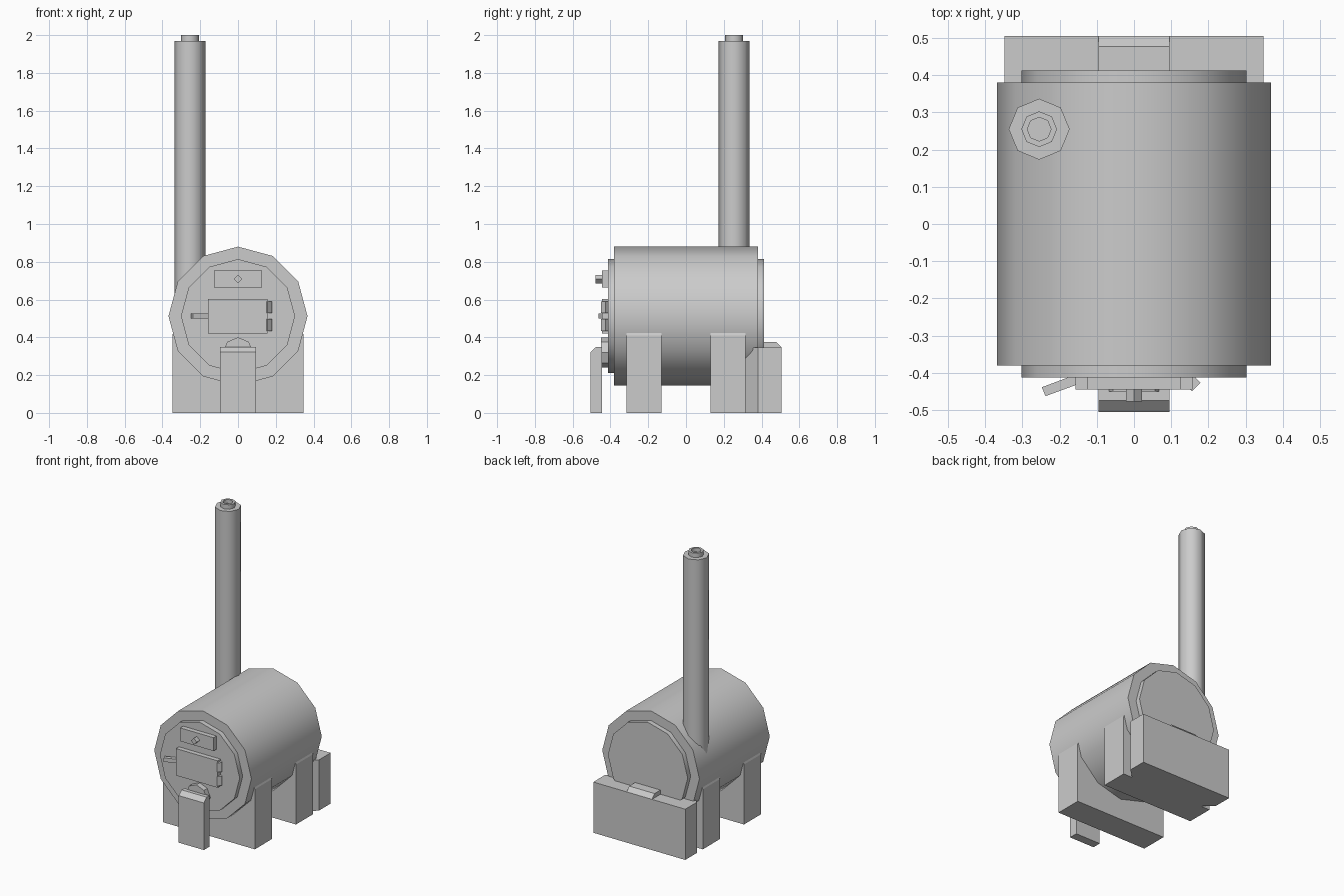
import bpy, bmesh, math
from mathutils import Matrix, Vector

if "Cube" in bpy.data.objects:
    bpy.data.objects.remove(bpy.data.objects["Cube"])


def finish(name, bm, matrix=Matrix(), smooth=0):
    bmesh.ops.transform(bm, matrix=matrix, verts=bm.verts)
    bmesh.ops.recalc_face_normals(bm, faces=bm.faces)
    mesh = bpy.data.meshes.new(name)
    bm.to_mesh(mesh)
    bm.free()
    ob = bpy.data.objects.new(name, mesh)
    bpy.context.collection.objects.link(ob)
    if smooth:
        bpy.ops.object.select_all(action='DESELECT')
        ob.select_set(True)
        bpy.context.view_layer.objects.active = ob
        bpy.ops.object.shade_smooth_by_angle(angle=math.radians(smooth))
    return ob


def lathe(name, profile, sides, matrix=Matrix(), smooth=0):
    """Turn (radius, height) points about z and cap both ends."""
    bm = bmesh.new()
    vs = [bm.verts.new((r, 0, z)) for r, z in profile]
    es = [bm.edges.new(p) for p in zip(vs, vs[1:])]
    bmesh.ops.spin(bm, geom=vs + es, cent=(0, 0, 0), axis=(0, 0, 1),
                   angle=2 * math.pi, steps=sides)
    bmesh.ops.remove_doubles(bm, verts=bm.verts, dist=1e-4)
    bmesh.ops.holes_fill(bm, edges=bm.edges, sides=0)
    return finish(name, bm, matrix, smooth)


def prism(name, points, axis, lo, hi):
    """Extrude a 2D outline along one axis from lo to hi."""
    def place(a, b, d):
        return {'x': (d, a, b), 'y': (a, d, b), 'z': (a, b, d)}[axis]
    bm = bmesh.new()
    face = bm.faces.new([bm.verts.new(place(a, b, lo)) for a, b in points])
    ext = bmesh.ops.extrude_face_region(bm, geom=[face])['geom']
    moved = [v for v in ext if isinstance(v, bmesh.types.BMVert)]
    bmesh.ops.translate(bm, vec=Vector(place(0, 0, hi - lo)), verts=moved)
    return finish(name, bm)


def box(name, x0, x1, y0, y1, z0, z1):
    return prism(name, [(x0, z0), (x1, z0), (x1, z1), (x0, z1)], 'y', y0, y1)


AXIS_Z = 0.512
ALONG_Y = Matrix.Rotation(math.radians(90), 4, 'X')

# Boiler drum with stepped end caps
lathe("boiler_drum", [(0.302, -0.413), (0.302, -0.38), (0.368, -0.38),
                      (0.368, 0.38), (0.302, 0.38), (0.302, 0.413)], 12,
      Matrix.Translation((0, 0, AXIS_Z)) @ ALONG_Y, 40)

# Chimney with a hollow collar on top
lathe("chimney", [(0.082, 0.52), (0.082, 1.97), (0.048, 1.97), (0.048, 2.0),
                  (0.032, 2.0), (0.032, 1.975)], 8,
      Matrix.Translation((-0.255, 0.255, 0)), 50)

# Support cradles following the underside of the drum
arc = [(0.355 * math.cos(math.radians(a)), AXIS_Z + 0.355 * math.sin(math.radians(a)))
       for a in range(-30, -151, -30)]
cradle = [(-0.348, 0), (0.348, 0), (0.348, 0.41), (0.338, 0.44)] + arc + \
         [(-0.338, 0.44), (-0.348, 0.41)]
for label, y0 in (("front", -0.315), ("rear", 0.13)):
    prism(label + "_cradle", cradle, 'y', y0, y0 + 0.185)

# Rear plinth, tapered in plan where it joins the cradle, with a raised sill
prism("rear_plinth", [(-0.28, 0.315), (0.28, 0.315), (0.348, 0.38), (0.348, 0.505),
                      (-0.348, 0.505), (-0.348, 0.38)], 'z', 0, 0.347)
prism("rear_sill", [(0.40, 0.33), (0.505, 0.33), (0.505, 0.347), (0.477, 0.376),
                    (0.40, 0.376)], 'x', -0.096, 0.096)

# Front post and the stub pipe that joins it to the drum
prism("front_post", [(-0.505, 0), (-0.445, 0), (-0.445, 0.35), (-0.475, 0.35),
                     (-0.505, 0.322)], 'x', -0.095, 0.095)
lathe("stub_pipe", [(0.08, 0), (0.08, 0.05)], 8,
      Matrix.Translation((0, -0.40, 0.32)) @ ALONG_Y)

# Upper hatch with diamond knob
box("upper_hatch", -0.126, 0.126, -0.445, -0.40, 0.663, 0.754)
lathe("hatch_knob", [(0.022, 0), (0.022, 0.04)], 4,
      Matrix.Translation((0, -0.438, 0.708)) @ ALONG_Y)

# Fire door, hinges and angled handle
box("fire_door", -0.158, 0.157, -0.445, -0.40, 0.42, 0.604)
for label, z in (("lower", 0.434), ("upper", 0.528)):
    lathe(label + "_hinge", [(0.023, z), (0.023, z + 0.063)], 4,
          Matrix.Translation((0.156, -0.427, 0)))
prism("door_handle", [(-0.238, -0.463), (-0.14, -0.427), (-0.149, -0.402),
                      (-0.248, -0.439)], 'z', 0.499, 0.526)
